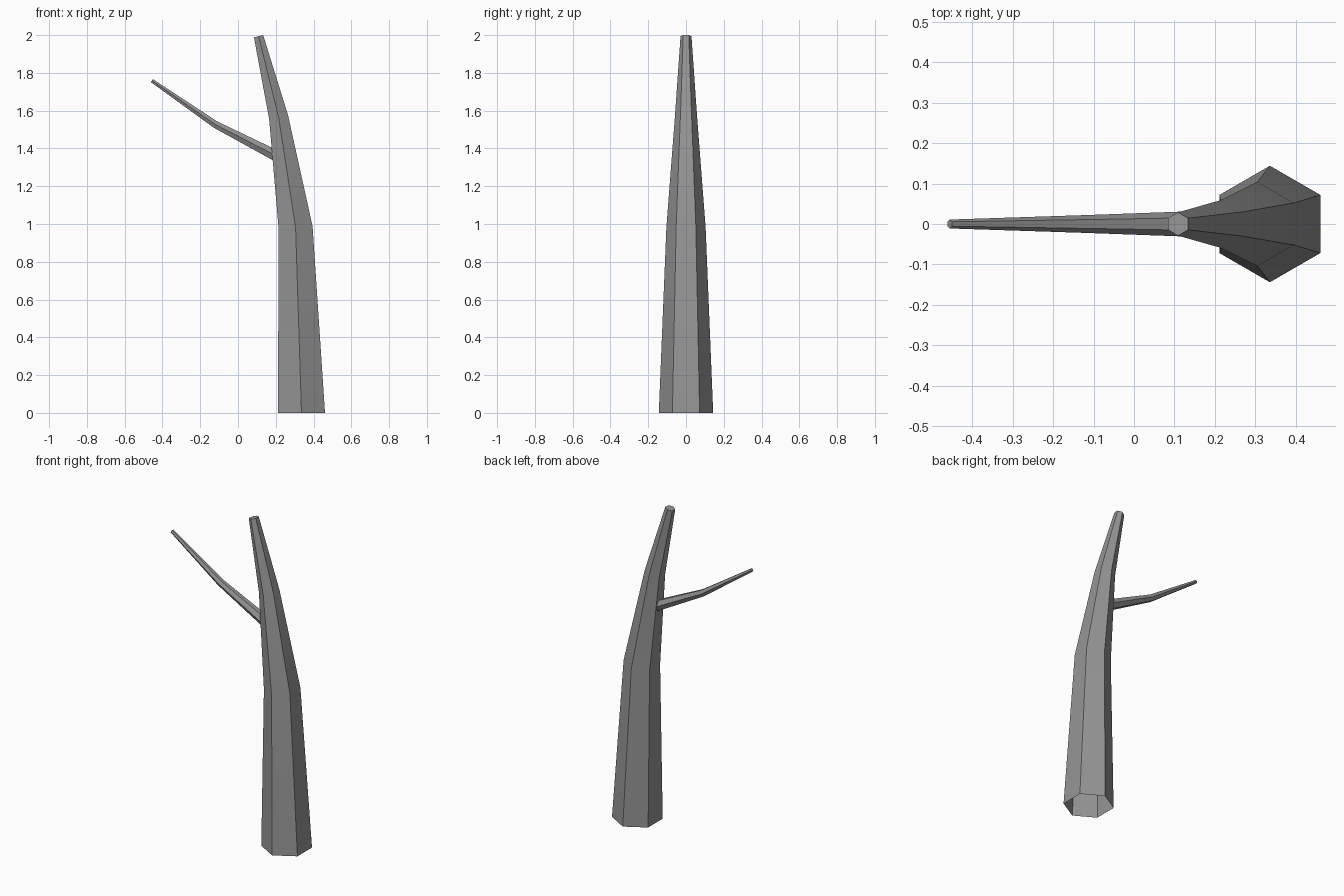
import bpy
import bmesh
import math
from mathutils import Vector

if "Cube" in bpy.data.objects:
    bpy.data.objects.remove(bpy.data.objects["Cube"])

# Dark grey bark
bark = bpy.data.materials.new("bark")
bark.diffuse_color = (0.3, 0.3, 0.3, 1)
bark.use_nodes = True
bark.node_tree.nodes["Principled BSDF"].inputs["Base Color"].default_value = bark.diffuse_color


def tapered_limb(name, path, sides=6, flat_start=False):
    """Sweep a shrinking polygon along (x, z, radius) points; open start, capped tip."""
    pts = [Vector((x, 0, z)) for x, z, r in path]
    across = Vector((0, 1, 0))
    bm = bmesh.new()
    rings = []
    for i, (x, z, r) in enumerate(path):
        before = (pts[i] - pts[i - 1]).normalized() if i else Vector()
        after = (pts[i + 1] - pts[i]).normalized() if i < len(pts) - 1 else Vector()
        axis = (before + after).normalized()
        if i == 0 and flat_start:
            axis = Vector((0, 0, 1))
        side = axis.cross(across)
        angles = [2 * math.pi * k / sides for k in range(sides)]
        rings.append([bm.verts.new(pts[i] + r * (math.cos(a) * across - math.sin(a) * side))
                      for a in angles])
    for low, high in zip(rings, rings[1:]):
        for k in range(sides):
            n = (k + 1) % sides
            bm.faces.new((low[k], low[n], high[n], high[k]))
    bm.faces.new(rings[-1])
    # Make every face point away from the limb
    bm.normal_update()
    bm.faces.ensure_lookup_table()
    outward = (rings[0][0].co + rings[0][1].co) / 2 - pts[0]
    if bm.faces[0].normal.dot(outward) < 0:
        bmesh.ops.reverse_faces(bm, faces=bm.faces[:])
    mesh = bpy.data.meshes.new(name)
    bm.to_mesh(mesh)
    bm.free()
    mesh.materials.append(bark)
    obj = bpy.data.objects.new(name, mesh)
    bpy.context.collection.objects.link(obj)
    # Soft bends along the limb, crisp edges between its sides
    bpy.ops.object.select_all(action='DESELECT')
    obj.select_set(True)
    bpy.context.view_layer.objects.active = obj
    bpy.ops.object.shade_smooth_by_angle(angle=math.radians(30))
    return obj


# Leaning trunk, open underneath
tapered_limb("trunk", [(0.336, 0, 0.144), (0.305, 0.98, 0.104),
                       (0.215, 1.565, 0.059), (0.109, 1.994, 0.029)], flat_start=True)

# Side branch, rooted just inside the trunk
tapered_limb("branch", [(0.21, 1.357, 0.034), (-0.12, 1.527, 0.022),
                        (-0.456, 1.759, 0.011)])
